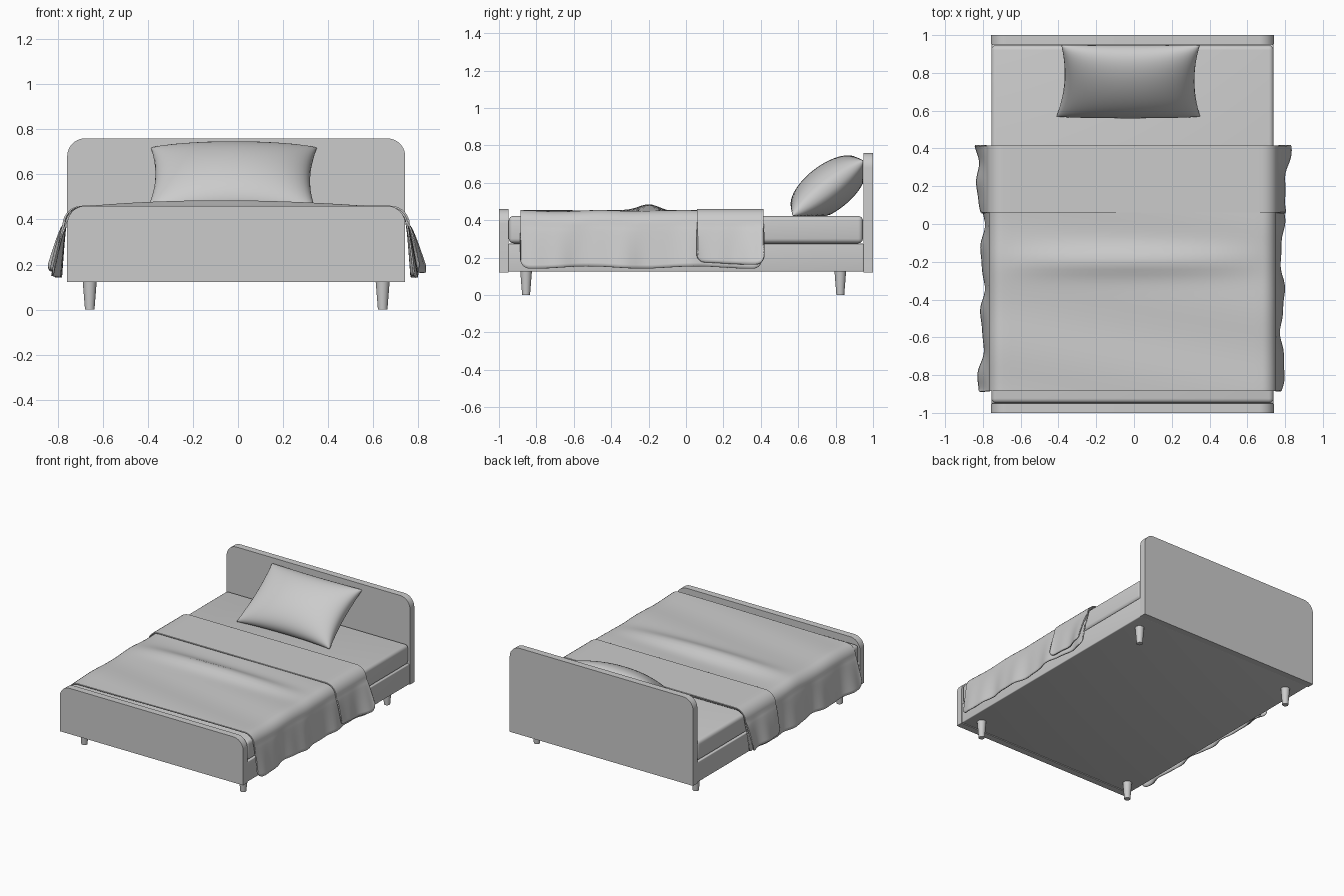
import bpy, bmesh
from math import sin, cos, pi, exp, sqrt, radians
from mathutils import Matrix, Vector

cube = bpy.data.objects.get("Cube")
if cube:
    bpy.data.objects.remove(cube, do_unlink=True)

grey = bpy.data.materials.new("light grey")
grey.use_nodes = True
grey.diffuse_color = (0.6, 0.6, 0.6, 1)
grey.node_tree.nodes["Principled BSDF"].inputs["Base Color"].default_value = (0.6, 0.6, 0.6, 1)

CX = -0.008     # middle of the bed frame
HALF = 0.75     # half width of the bed frame


def finish(name, bm, smooth=None):
    bmesh.ops.recalc_face_normals(bm, faces=bm.faces)
    mesh = bpy.data.meshes.new(name)
    bm.to_mesh(mesh)
    bm.free()
    obj = bpy.data.objects.new(name, mesh)
    bpy.context.collection.objects.link(obj)
    mesh.materials.append(grey)
    if smooth:
        bpy.ops.object.select_all(action='DESELECT')
        obj.select_set(True)
        bpy.context.view_layer.objects.active = obj
        bpy.ops.object.shade_smooth_by_angle(angle=radians(smooth))
    return obj


def box(name, y0, y1, z0, z1, half, bevel):
    bm = bmesh.new()
    size = Matrix.Diagonal((2 * half, y1 - y0, z1 - z0, 1))
    place = Matrix.Translation((CX, (y0 + y1) / 2, (z0 + z1) / 2))
    bmesh.ops.create_cube(bm, size=1, matrix=place @ size)
    bmesh.ops.bevel(bm, geom=bm.edges[:], offset=bevel, segments=4, profile=0.5, affect='EDGES')
    return finish(name, bm, 40)


def board(name, y0, y1, top, r):
    # upright panel with two rounded top corners
    z0 = 0.122
    pts = [(-HALF, z0), (HALF, z0)]
    for side in (1, -1):
        for i in range(11):
            a = i / 10 * pi / 2
            a = a if side > 0 else pi / 2 - a
            pts.append((side * (HALF - r + r * cos(a)), top - r + r * sin(a)))
    bm = bmesh.new()
    face = bm.faces.new([bm.verts.new((CX + x, y0, z)) for x, z in pts])
    new = bmesh.ops.extrude_face_region(bm, geom=[face])["geom"]
    bmesh.ops.translate(bm, vec=(0, y1 - y0, 0),
                        verts=[v for v in new if isinstance(v, bmesh.types.BMVert)])
    return finish(name, bm, 30)


def grid(bm, rows):
    verts = [[bm.verts.new(p) for p in row] for row in rows]
    for a, b in zip(verts, verts[1:]):
        for i in range(len(a) - 1):
            bm.faces.new((a[i], a[i + 1], b[i + 1], b[i]))


def drape(name, y0, y1, lift, hem, corner, flare, ridge):
    # sheet lying over the mattress, hanging down both sides
    flat, r, ny = 0.685, 0.072 + lift, 70

    def wave(y, side):
        w = sin(16 * y + 1.2) if side > 0 else sin(19 * y + 4.6)
        return 0.011 * w + 0.004 * sin(37 * y + side)

    def section(y, side):
        out = []
        end = min(y - y0, y1 - y)
        cut = corner - sqrt(max(0, corner**2 - max(0, corner - end)**2))
        low = hem + cut + 0.006 * sin(11 * y + side)
        for i in range(17):                                  # flat top
            x = flat * i / 16
            crown = ridge * exp(-((y + 0.195) / 0.075)**2) * (1 - (x / 0.72)**2)
            ripple = 0.004 * sin(14 * y + 2.5 * x * side) * ridge / 0.04
            out.append((x, 0.447 + lift + crown + ripple))
        z_edge = out[-1][1]
        for i in range(1, 8):                                # shoulder
            a = i / 7 * pi / 2
            out.append((flat + r * sin(a), z_edge - r + r * cos(a)))
        for i in range(1, 13):                               # hanging side
            t = i / 12
            gap = flare(y, side) + wave(y, side)
            out.append((flat + r + max(0, gap) * t**0.8, z_edge - r + (low - z_edge + r) * t))
        return [Vector((CX + side * x, y, z)) for x, z in out]

    rows = []
    for j in range(ny + 1):
        y = (y0 + y1) / 2 - (y1 - y0) / 2 * cos(pi * j / ny)
        rows.append(section(y, -1)[:0:-1] + section(y, 1))
    bm = bmesh.new()
    grid(bm, rows)
    obj = finish(name, bm, 60)
    mod = obj.modifiers.new("cloth thickness", 'SOLIDIFY')
    mod.thickness = 0.008
    mod.offset = 0
    return obj


# Frame and mattress
board("headboard", 0.95, 1.0, 0.76, 0.08)
board("footboard", -1.0, -0.95, 0.46, 0.08)
box("bed_base", -0.95, 0.95, 0.125, 0.275, HALF - 0.003, 0.006)
box("mattress", -0.948, 0.946, 0.277, 0.423, HALF - 0.003, 0.025)

# Tapered legs
for side, lr in ((-1, "right"), (1, "left")):
    for y, fb in ((-0.855, "front"), (0.825, "back")):
        bm = bmesh.new()
        bmesh.ops.create_cone(bm, cap_ends=True, segments=24, radius1=0.021, radius2=0.031,
                              depth=0.125, matrix=Matrix.Translation((CX + side * 0.65, y, 0.0625)))
        finish(f"{fb}_{lr}_leg", bm, 40)

# Bedding
drape("blanket", -0.885, 0.405, 0.0, 0.148, 0.045,
      lambda y, s: 0.034 + (0.02 if s < 0 else 0) * max(0, -y - 0.6) / 0.3, 0.036)
drape("blanket_fold", 0.06, 0.415, 0.01, 0.17, 0.04,
      lambda y, s: 0.03 + 0.08 * y, 0.0)


# Plump pillow leaning on the headboard
def pillow(n=28):
    bottom, tilt = Vector((0, 0.57, 0.425)), radians(37.5)
    along = Vector((0, cos(tilt), sin(tilt)))
    normal = Vector((0, -sin(tilt), cos(tilt)))
    bm = bmesh.new()
    for face in (1, -1):
        rows = []
        for j in range(n + 1):
            v = -cos(pi * j / n)
            row = []
            for i in range(n + 1):
                u = -cos(pi * i / n)
                puff = 0.125 * (max(0, 1 - u * u) * max(0, 1 - v * v))**0.42
                x = -0.018 + u * (0.368 - 0.03 * (1 - v * v)) - 0.012 * (1 - v) * (u < 0) * -u
                d = 0.24 + v * (0.24 - 0.012 * (1 - u * u))
                p = bottom + along * d + normal * puff * face
                row.append((x, min(p.y, 0.947), max(p.z, 0.424)))
            rows.append(row)
        grid(bm, rows)
    bmesh.ops.remove_doubles(bm, verts=bm.verts, dist=0.0002)
    finish("pillow", bm, 70)


pillow()
